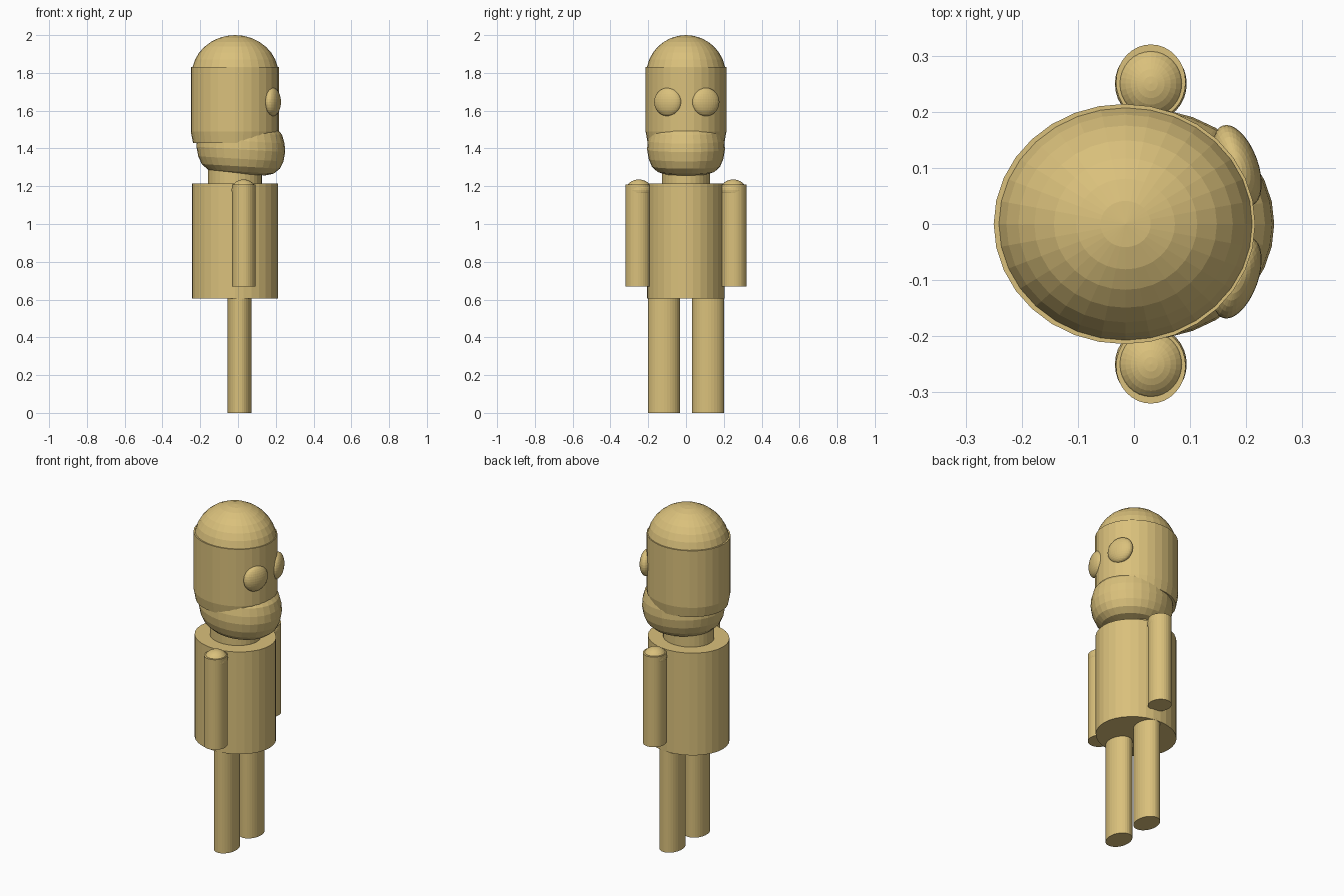
import bpy, bmesh, math
from mathutils import Matrix

if "Cube" in bpy.data.objects:
    bpy.data.objects.remove(bpy.data.objects["Cube"])

tan = bpy.data.materials.new("warm tan")
tan.diffuse_color = (0.70, 0.53, 0.20, 1)
tan.use_nodes = True
tan.node_tree.nodes["Principled BSDF"].inputs["Base Color"].default_value = tan.diffuse_color
SEG = 32


def finish(name, bm):
    bmesh.ops.recalc_face_normals(bm, faces=bm.faces)
    me = bpy.data.meshes.new(name)
    bm.to_mesh(me)
    bm.free()
    me.materials.append(tan)
    ob = bpy.data.objects.new(name, me)
    bpy.context.collection.objects.link(ob)
    return ob


def lathe(name, cx, cy, rx, ry, profile, shear=0.0):
    """Elliptical stack of rings; profile = (radius factor, z), ends capped."""
    bm = bmesh.new()
    rings = []
    for f, z in profile:
        ring = []
        for i in range(SEG):
            a = 2 * math.pi * i / SEG
            x = rx * f * math.cos(a)
            ring.append(bm.verts.new((cx + x, cy + ry * f * math.sin(a), z + shear * x)))
        rings.append(ring)
    for lo, hi in zip(rings, rings[1:]):
        for i in range(SEG):
            j = (i + 1) % SEG
            bm.faces.new((lo[i], lo[j], hi[j], hi[i]))
    bm.faces.new(rings[0])
    bm.faces.new(rings[-1])
    return finish(name, bm)


def ball(name, loc, radii, turn=0.0):
    bm = bmesh.new()
    m = Matrix.Translation(loc) @ Matrix.Rotation(turn, 4, 'Z') @ Matrix.Diagonal((*radii, 1))
    bmesh.ops.create_uvsphere(bm, u_segments=SEG, v_segments=16, radius=1, matrix=m)
    return finish(name, bm)


# head with slightly tapered lower edge, and skull dome
lathe("head", -0.017, 0, 0.233, 0.214, [(0.95, 1.43), (1, 1.49), (1, 1.83)])
ball("skull_dome", (-0.015, 0, 1.79), (0.23, 0.211, 0.21))

# bulging jaw, tipped slightly down at the front
lathe("jaw", 0.015, 0, 0.235, 0.206,
      [(0.55, 1.265), (0.74, 1.277), (0.88, 1.305), (0.96, 1.345), (1, 1.395),
       (0.985, 1.44), (0.93, 1.485), (0.82, 1.515)], shear=-0.06)

# neck and torso
lathe("neck", -0.017, 0, 0.143, 0.128, [(1, 1.18), (1, 1.35)])
lathe("torso", -0.016, -0.002, 0.228, 0.205, [(1, 0.605), (1, 1.215)])

# mirrored limbs and eyes
for side, label in ((1, "left"), (-1, "right")):
    lathe(label + "_leg", 0.008, side * 0.117, 0.063, 0.084, [(1, 0), (1, 0.62)])
    lathe(label + "_arm", 0.03, side * 0.253, 0.062, 0.067, [(1, 0.67), (1, 1.208)])
    ball(label + "_shoulder", (0.03, side * 0.25, 1.18), (0.064, 0.067, 0.056))
    ball(label + "_eye", (0.184, side * 0.1 + 0.004, 1.646), (0.037, 0.076, 0.075),
         side * math.radians(20))
